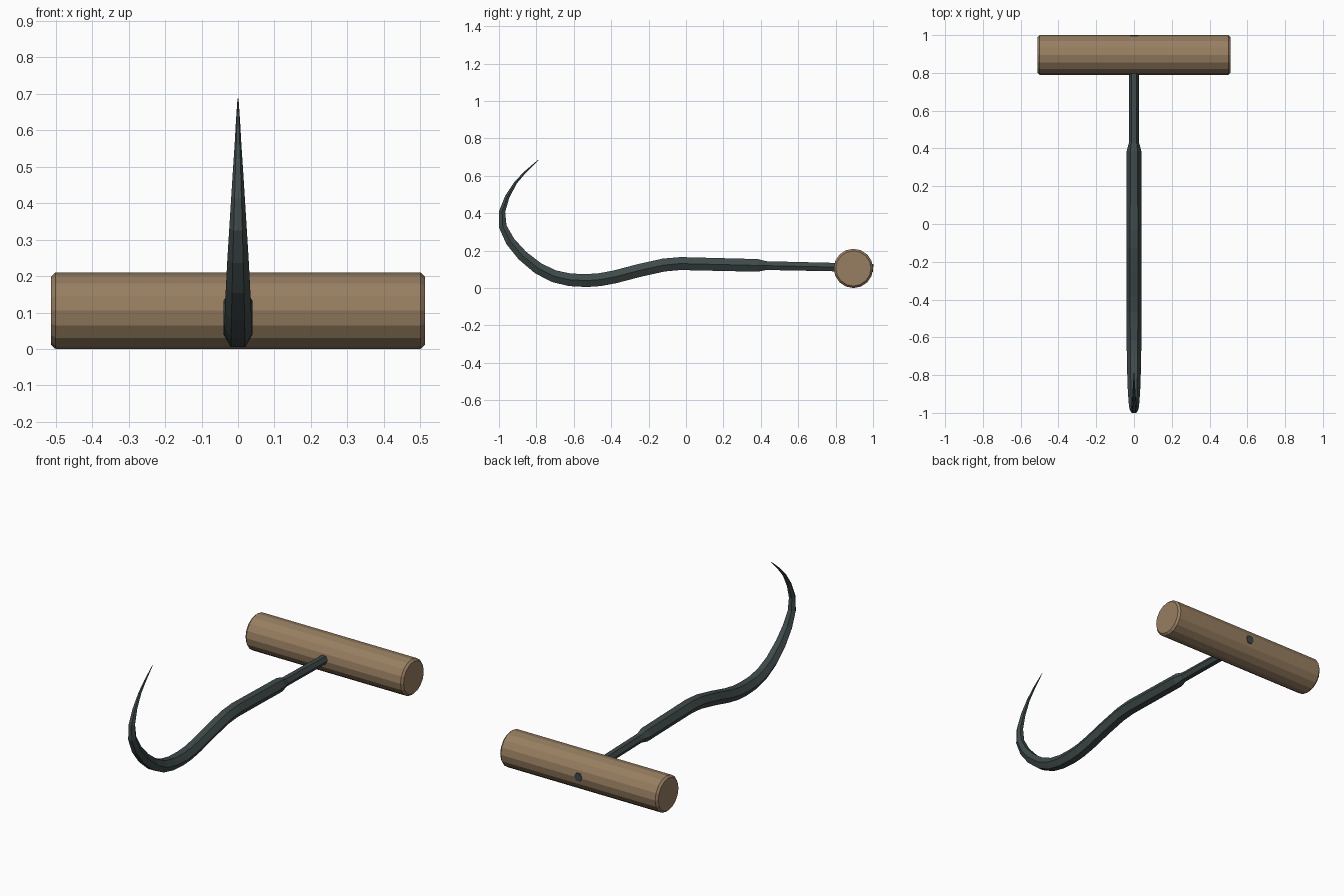
import bpy, bmesh, math
from mathutils import Vector

cube = bpy.data.objects.get("Cube")
if cube:
    bpy.data.objects.remove(cube, do_unlink=True)


def material(name, color):
    mat = bpy.data.materials.new(name)
    mat.use_nodes = True
    mat.diffuse_color = (*color, 1)
    mat.node_tree.nodes["Principled BSDF"].inputs["Base Color"].default_value = (*color, 1)
    return mat


def loft(name, stations, sides, mat):
    """Skin polygon rings of (centre, normal axis, side axis, radius)."""
    bm = bmesh.new()
    rings = []
    for centre, up, side, radius in stations:
        angles = [math.tau * i / sides for i in range(sides)]
        rings.append([bm.verts.new(centre + radius * (side * math.cos(a) + up * math.sin(a)))
                      for a in angles])
    for a, b in zip(rings, rings[1:]):
        for i in range(sides):
            j = (i + 1) % sides
            bm.faces.new((a[i], a[j], b[j], b[i]))
    bm.faces.new(rings[0])
    bm.faces.new(rings[-1])
    bmesh.ops.recalc_face_normals(bm, faces=bm.faces)
    mesh = bpy.data.meshes.new(name)
    bm.to_mesh(mesh)
    bm.free()
    mesh.materials.append(mat)
    obj = bpy.data.objects.new(name, mesh)
    bpy.context.collection.objects.link(obj)
    return obj


wood = material("light_brown_wood", (0.31, 0.21, 0.12))
iron = material("dark_iron", (0.05, 0.068, 0.068))
X, Y, Z = Vector((1, 0, 0)), Vector((0, 1, 0)), Vector((0, 0, 1))

# Wooden crossbar handle with chamfered ends
ends = [(-0.512, 0.094), (-0.5, 0.105), (0.5, 0.105), (0.512, 0.094)]
loft("handle", [(Vector((x, 0.895, 0.105)), Z, Y, r) for x, r in ends], 16, wood)

# Hexagonal shank, swelling past the stem and tapering round to the hook tip: (y, z, radius)
path = [
    (1.001, 0.107, 0.026), (0.8, 0.112, 0.026), (0.43, 0.12, 0.027), (0.385, 0.121, 0.039),
    (-0.03, 0.131, 0.04), (-0.12, 0.123, 0.04), (-0.25, 0.094, 0.04), (-0.38, 0.06, 0.04),
    (-0.46, 0.045, 0.04), (-0.53, 0.04, 0.04), (-0.62, 0.044, 0.039), (-0.705, 0.063, 0.038),
    (-0.79, 0.105, 0.036), (-0.875, 0.174, 0.033), (-0.94, 0.25, 0.029), (-0.98, 0.33, 0.024),
    (-0.983, 0.41, 0.019), (-0.955, 0.49, 0.014), (-0.91, 0.565, 0.009),
    (-0.86, 0.62, 0.006), (-0.79, 0.685, 0.0015),
]
points = [Vector((0, y, z)) for y, z, r in path]
stations = []
for i, p in enumerate(points):
    tangent = (points[min(i + 1, len(points) - 1)] - points[max(i - 1, 0)]).normalized()
    stations.append((p, X.cross(tangent), X, path[i][2]))
loft("hook_shank", stations, 6, iron)
